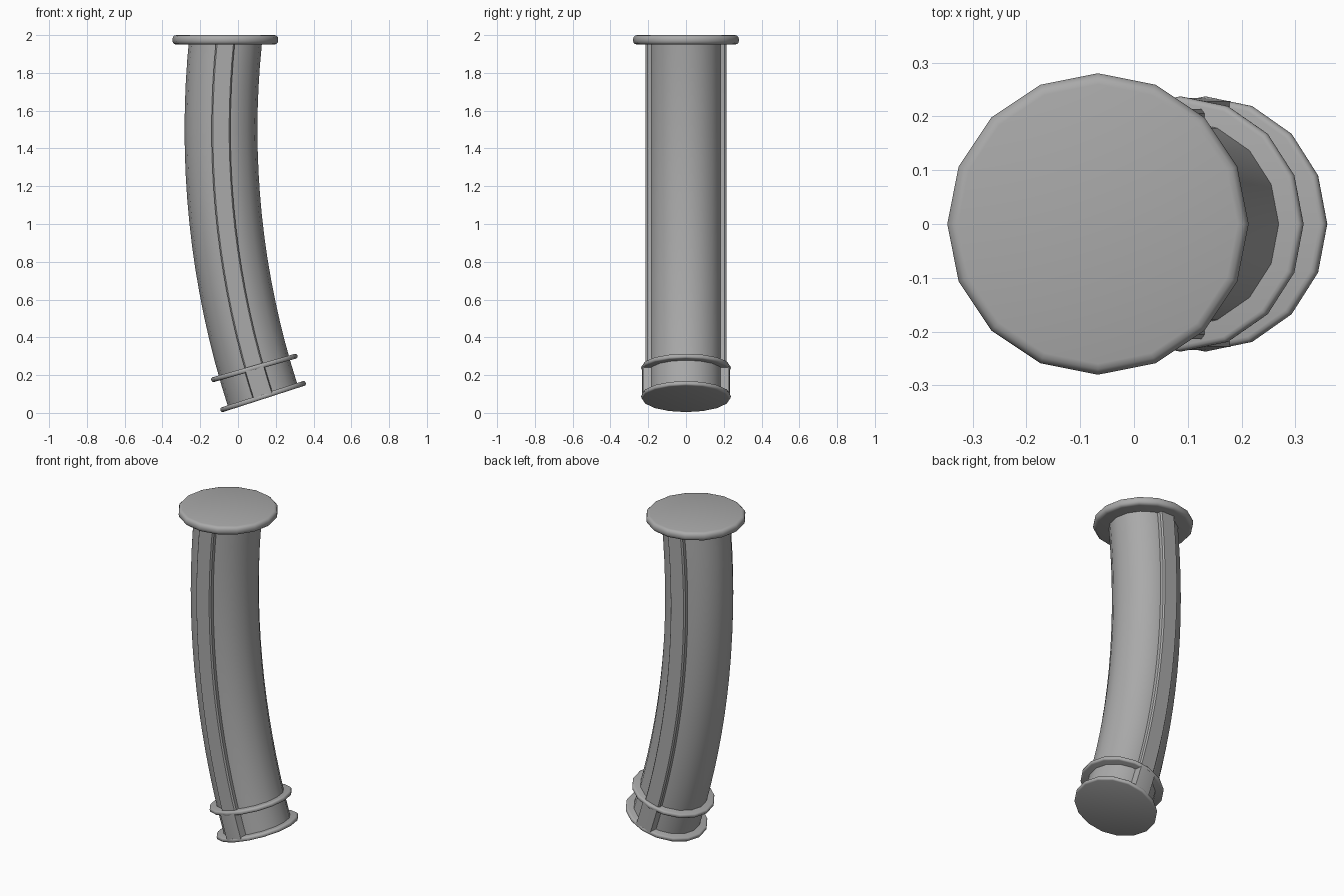
import bpy, bmesh, math
from mathutils import Matrix, Vector

cube = bpy.data.objects.get("Cube")
if cube:
    bpy.data.objects.remove(cube, do_unlink=True)

grey = bpy.data.materials.new("mid_grey")
grey.use_nodes = True
GREY = (0.4, 0.4, 0.4, 1)
grey.diffuse_color = GREY
grey.node_tree.nodes["Principled BSDF"].inputs["Base Color"].default_value = GREY

# The handle follows a circular arc in the xz plane
BEND, ARC_X, ARC_Z = 4.6, 4.51, 1.5


def arc_frame(z):
    """Matrix at height z on the arc, local z along the handle."""
    t = math.asin((z - ARC_Z) / BEND)
    pos = Vector((ARC_X - BEND * math.cos(t), 0, z))
    return Matrix.Translation(pos) @ Matrix.Rotation(t, 4, 'Y')


def finish(name, bm, angle):
    bmesh.ops.recalc_face_normals(bm, faces=bm.faces)
    mesh = bpy.data.meshes.new(name)
    bm.to_mesh(mesh)
    bm.free()
    mesh.materials.append(grey)
    ob = bpy.data.objects.new(name, mesh)
    bpy.context.collection.objects.link(ob)
    bpy.ops.object.select_all(action='DESELECT')
    ob.select_set(True)
    bpy.context.view_layer.objects.active = ob
    bpy.ops.object.shade_smooth_by_angle(angle=math.radians(angle))
    return ob


def sweep(name, section, z0, z1, steps):
    """Sweep a closed cross-section along the arc and cap both ends."""
    bm = bmesh.new()
    rings = []
    for i in range(steps + 1):
        m = arc_frame(z0 + (z1 - z0) * i / steps)
        rings.append([bm.verts.new(m @ Vector((x, y, 0))) for x, y in section])
    n = len(section)
    for a, b in zip(rings, rings[1:]):
        for j in range(n):
            k = (j + 1) % n
            bm.faces.new((a[j], a[k], b[k], b[j]))
    bm.faces.new(rings[0])
    bm.faces.new(rings[-1])
    return finish(name, bm, 35)


def disc(name, matrix, radius, thick):
    """Sixteen-sided disc with a rounded rim."""
    bm = bmesh.new()
    bmesh.ops.create_cone(bm, cap_ends=True, segments=16, radius1=radius,
                          radius2=radius, depth=thick, matrix=matrix)
    rim = [e for e in bm.edges if any(len(f.verts) > 4 for f in e.link_faces)]
    bmesh.ops.bevel(bm, geom=rim, offset=thick * 0.4, segments=3,
                    profile=0.5, affect='EDGES')
    return finish(name, bm, 50)


# Curved shaft
circle = [(0.193 * math.cos(i * math.pi / 8), 0.193 * math.sin(i * math.pi / 8))
          for i in range(16)]
sweep("shaft", circle, 0.086, 1.97, 16)

# Raised ribs and wider collar blocks, front and back
for side, s in (("front", -1), ("back", 1)):
    rib = [(-0.05, 0.15 * s), (-0.05, 0.205 * s), (-0.043, 0.214 * s),
           (0.043, 0.214 * s), (0.05, 0.205 * s), (0.05, 0.15 * s)]
    sweep(side + "_rib", rib, 0.2, 1.97, 16)
    block = [(-0.058, 0.15 * s), (-0.05, 0.228 * s), (0, 0.234 * s),
             (0.05, 0.228 * s), (0.058, 0.15 * s)]
    sweep(side + "_collar_block", block, 0.088, 0.235, 2)

# Collar rings and end cap
disc("bottom_disc", arc_frame(0.0865), 0.237, 0.026)
disc("collar_ring", arc_frame(0.238), 0.237, 0.026)
disc("top_cap", Matrix.Translation((-0.067, 0, 1.975)), 0.28, 0.05)
